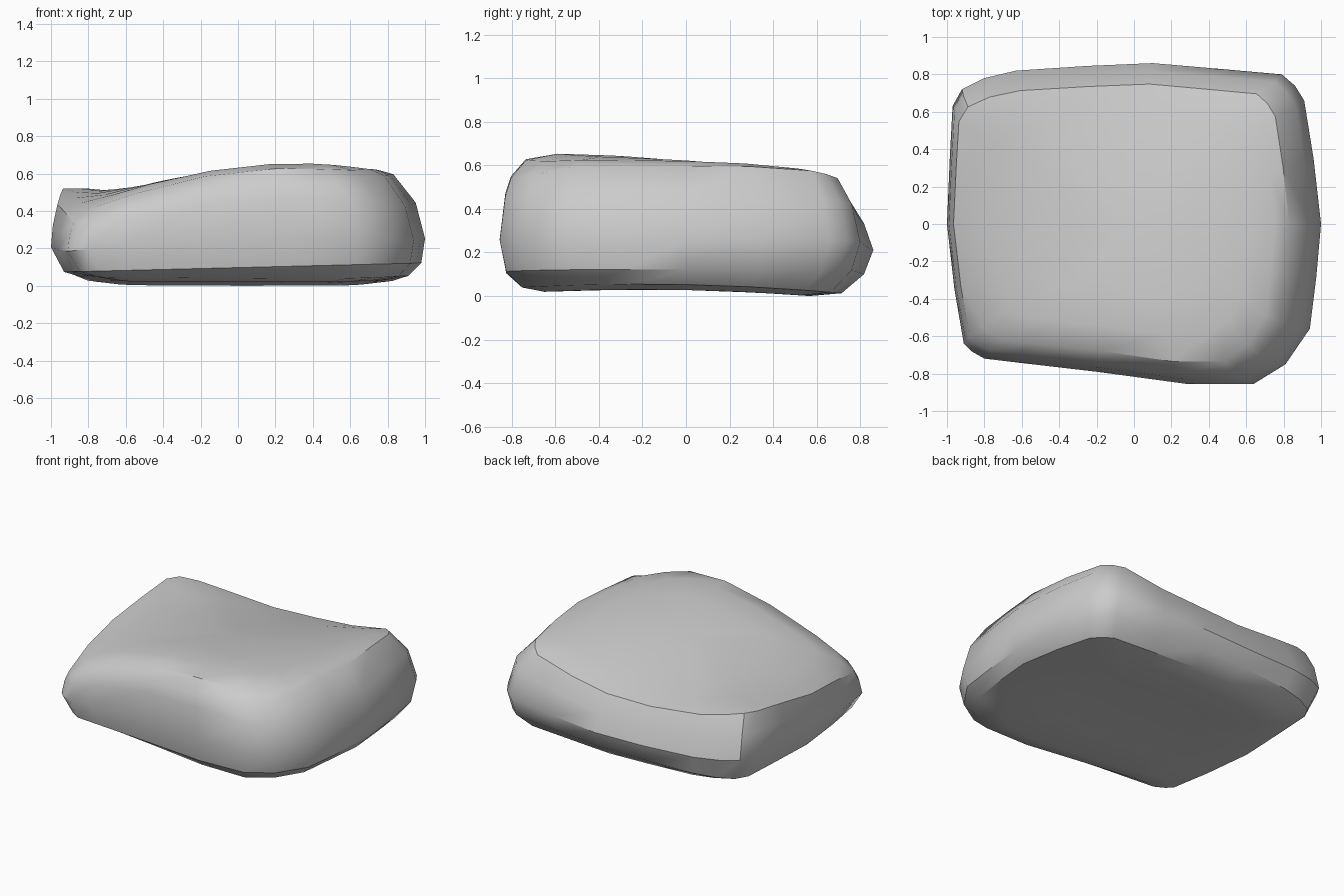
import bpy
import bmesh
import math

default_cube = bpy.data.objects.get("Cube")
if default_cube:
    bpy.data.objects.remove(default_cube, do_unlink=True)


def make_material(name, colour):
    material = bpy.data.materials.new(name)
    material.use_nodes = True
    material.diffuse_color = colour
    material.node_tree.nodes["Principled BSDF"].inputs["Base Color"].default_value = colour
    return material


# Widest outline of the stone, counter-clockwise from the front right corner
OUTLINE = [
    (-.91, -.64), (-.87, -.68), (-.8, -.72), (-.63, -.74), (-.2, -.79),
    (.28, -.855), (.64, -.855), (.81, -.75), (.94, -.56), (.975, -.28),
    (1, 0), (.96, .35), (.91, .66), (.86, .74), (.79, .8), (.45, .83),
    (.1, .86), (-.25, .845), (-.63, .82), (-.8, .78), (-.92, .72),
    (-.97, .63), (-.985, .35), (-1, 0), (-.96, -.35),
]


def top_height(x, y):
    """Domed front edge blended into a sagging back edge."""
    v = max(-1, min(1, y / .68))
    front = .64 + .12 * x - .2 * x * x
    back = .46 + .05 * x + .17 * x * x
    return front + (back - front) * (v + 1) / 2 + .045 * (1 - x * x) * (1 - v * v)


def bottom_height(x, y):
    return .03 - .02 * y - .05 * y * y


def low_height(x, y):
    return .1 + .025 * x


def middle_height(x, y):
    return .12 + .27 * (top_height(x, y) - .12)


def side_height(front_share, other_share, inset):
    """Share of the top height, lower along the sloping front face."""
    def height(x, y):
        ramp = (y + inset * (.75 + .09 * x)) / .15
        ramp = max(0, min(1, ramp))
        return top_height(x, y) * (front_share + (other_share - front_share) * ramp)
    return height


def add_ring(bm, left, right, front, back, height):
    """Outline drawn in by a share on each side, at a height by position."""
    ring = []
    for x, y in OUTLINE:
        px = x * (right if x > 0 else left)
        py = y * (back if y > 0 else front)
        ring.append(bm.verts.new((px, py, height(px, py))))
    return ring


def build_stone():
    bm = bmesh.new()
    rings = [
        # underside
        add_ring(bm, .4, .4, .4, .4, bottom_height),
        add_ring(bm, .68, .75, .76, .66, bottom_height),
        # bottom bevel and sides
        add_ring(bm, .83, .91, .88, .83, lambda x, y: bottom_height(x, y) + .025),
        add_ring(bm, .93, .98, .965, .95, low_height),
        add_ring(bm, 1, 1, 1, 1, middle_height),
        add_ring(bm, .99, .95, .97, .95, side_height(.72, .72, .97)),
        # shoulder and top
        add_ring(bm, .965, .83, .94, .87, side_height(.84, .96, .94)),
        add_ring(bm, .88, .75, .86, .78, side_height(.96, .995, .86)),
        add_ring(bm, .75, .62, .69, .66, top_height),
        add_ring(bm, .5, .42, .45, .45, top_height),
        add_ring(bm, .22, .2, .2, .2, top_height),
    ]
    count = len(OUTLINE)
    for lower, upper in zip(rings, rings[1:]):
        for i in range(count):
            j = (i + 1) % count
            bm.faces.new((lower[i], lower[j], upper[j], upper[i]))

    # close the centre of the top and underside
    for ring, height in ((rings[0], bottom_height), (rings[-1], top_height)):
        centre = bm.verts.new((0, 0, height(0, 0)))
        for i in range(count):
            bm.faces.new((ring[i], ring[(i + 1) % count], centre))

    bmesh.ops.recalc_face_normals(bm, faces=bm.faces)
    floor = min(v.co.z for v in bm.verts)
    bmesh.ops.translate(bm, verts=bm.verts, vec=(0, 0, -floor))
    mesh = bpy.data.meshes.new("stone_block")
    bm.to_mesh(mesh)
    bm.free()
    stone = bpy.data.objects.new("stone_block", mesh)
    bpy.context.collection.objects.link(stone)
    return stone


stone = build_stone()
stone.data.materials.append(make_material("stone_grey", (.6, .6, .6, 1)))
bpy.ops.object.select_all(action="DESELECT")
stone.select_set(True)
bpy.context.view_layer.objects.active = stone
bpy.ops.object.shade_smooth_by_angle(angle=math.radians(35))
